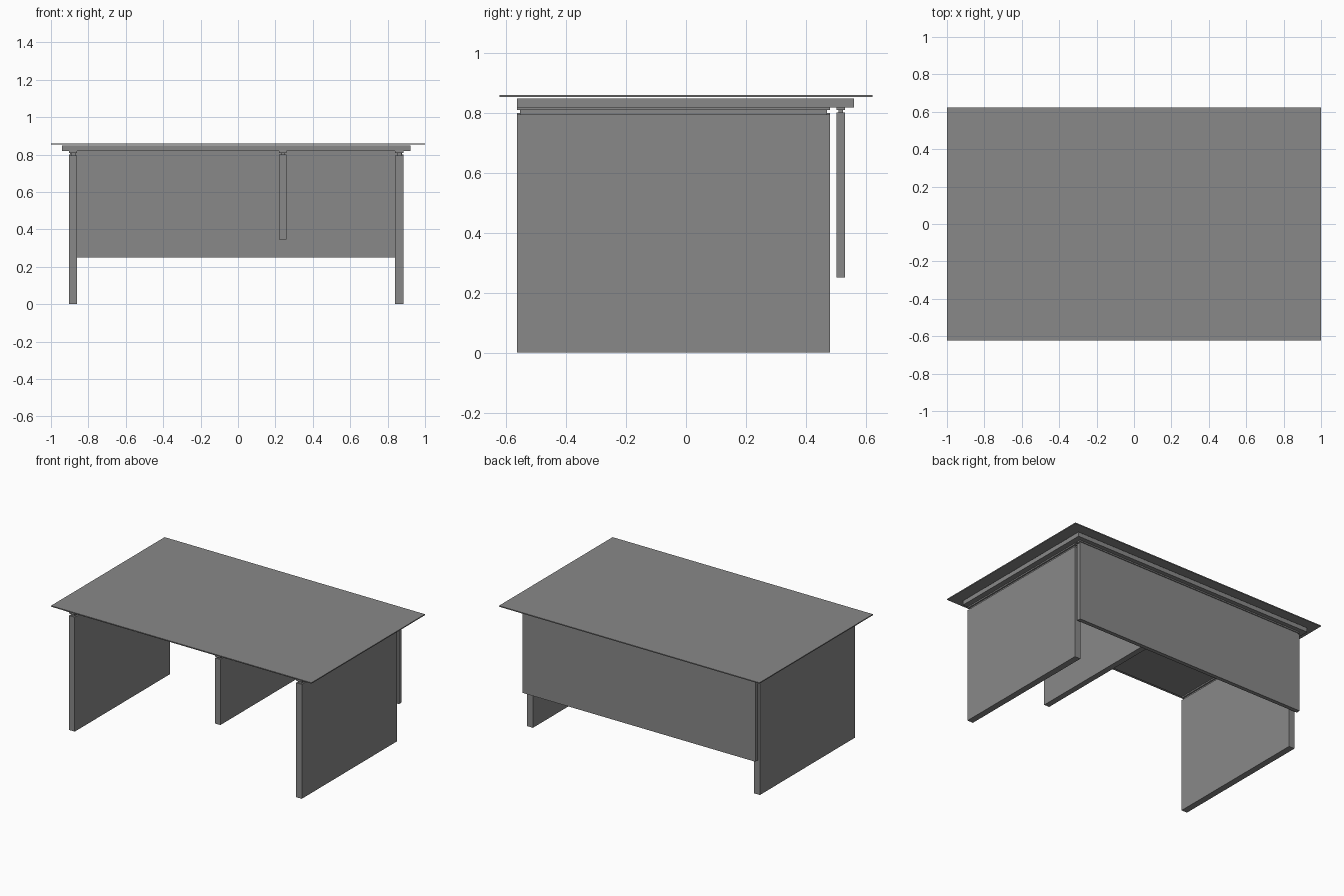
import bpy

cube = bpy.data.objects.get("Cube")
if cube:
    bpy.data.objects.remove(cube, do_unlink=True)

grey = bpy.data.materials.new("mid_grey")
grey.use_nodes = True
colour = (0.25, 0.25, 0.25, 1)
grey.diffuse_color = colour
grey.node_tree.nodes["Principled BSDF"].inputs["Base Color"].default_value = colour


def box(name, x, y, z):
    """Box from (low, high) ranges on each axis."""
    spans = (x, y, z)
    bpy.ops.mesh.primitive_cube_add(size=1, location=[(a + b) / 2 for a, b in spans])
    ob = bpy.context.object
    ob.name = ob.data.name = name
    ob.scale = [b - a for a, b in spans]
    bpy.ops.object.transform_apply(location=False, rotation=False, scale=True)
    ob.data.materials.append(grey)
    return ob


def inset(span, d):
    return span[0] + d, span[1] - d


# Thin top sheet and the offset slab below it
box("table_top", (-1, 1), (-0.623, 0.623), (0.853, 0.86))
UNDER = 0.818
box("under_slab", (-0.941, 0.922), (-0.563, 0.56), (UNDER, 0.848))


# Upright panel joined to the slab by a recessed neck and a thin cap
def upright(name, x, y, bottom, top, recess):
    cap = UNDER - 0.009
    box(name, x, y, (bottom, top))
    box(name + "_neck", inset(x, recess), inset(y, recess), (top, cap))
    box(name + "_cap", x, y, (cap, UNDER))


DEPTH = (-0.563, 0.48)
upright("right_leg_panel", (-0.904, -0.86), DEPTH, 0, 0.794, 0.01)
upright("left_leg_panel", (0.84, 0.884), DEPTH, 0, 0.794, 0.01)
upright("middle_panel", (0.219, 0.259), DEPTH, 0.345, 0.8, 0.01)
upright("back_panel", (-0.904, 0.884), (0.502, 0.53), 0.25, 0.801, 0.006)
